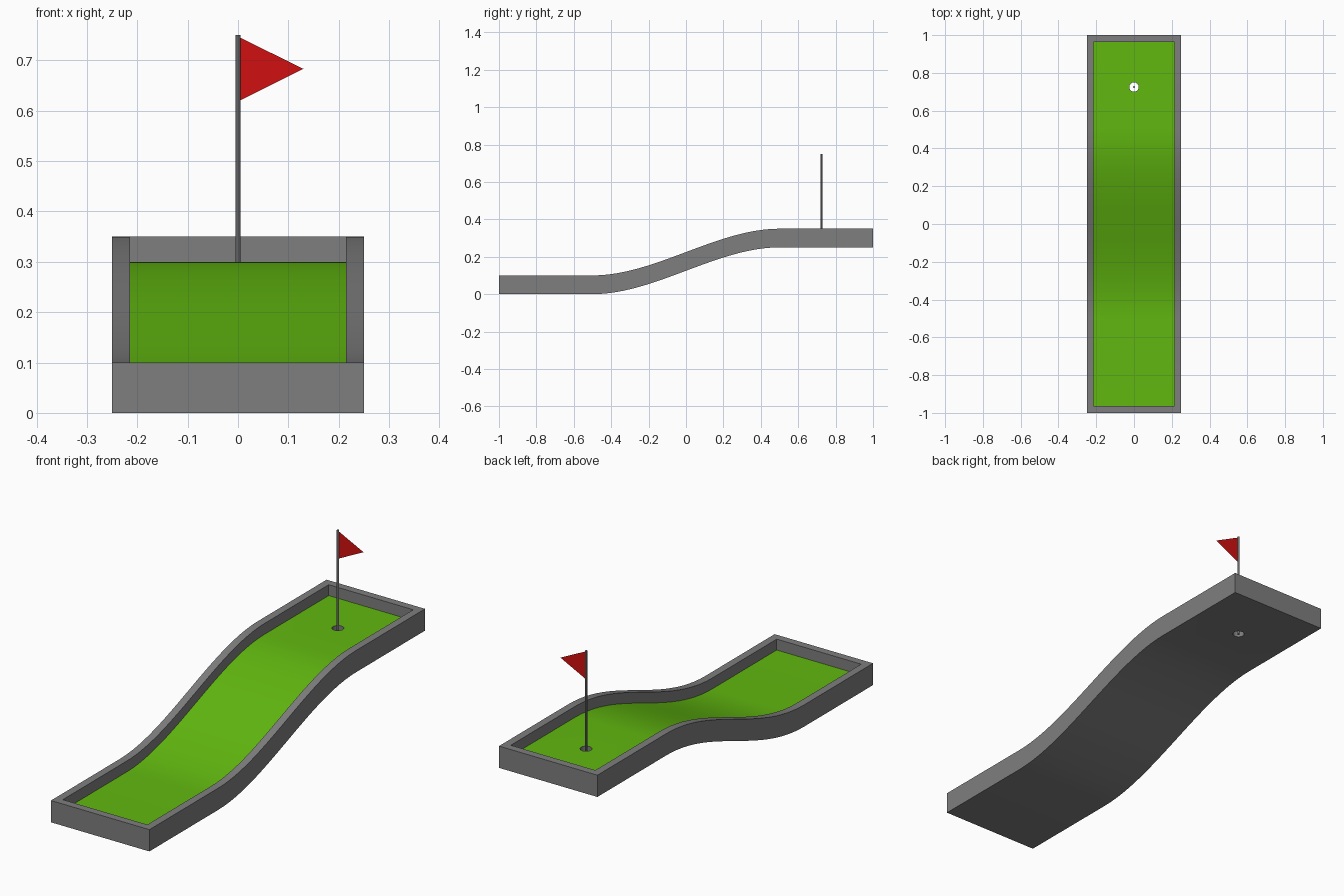
import bpy, bmesh
from mathutils import Matrix, Vector

cube = bpy.data.objects.get("Cube")
if cube:
    bpy.data.objects.remove(cube, do_unlink=True)

HOLE_Y, RISE, STEPS = 0.725, 0.25, 24


def material(name, rgb):
    m = bpy.data.materials.new(name)
    m.use_nodes = True
    m.diffuse_color = (*rgb, 1)
    bsdf = next(n for n in m.node_tree.nodes if n.type == 'BSDF_PRINCIPLED')
    bsdf.inputs["Base Color"].default_value = (*rgb, 1)
    return m


grey = material("stone_grey", (0.21, 0.21, 0.21))
green = material("turf_green", (0.12, 0.48, 0.005))
red = material("flag_red", (0.64, 0.005, 0.005))


def make_object(name, bm, *mats):
    mesh = bpy.data.meshes.new(name)
    bm.to_mesh(mesh)
    bm.free()
    for m in mats:
        mesh.materials.append(m)
    ob = bpy.data.objects.new(name, mesh)
    bpy.context.collection.objects.link(ob)
    return ob


def cylinder(name, radius, bottom, top, sides, mat):
    bm = bmesh.new()
    bmesh.ops.create_cone(bm, cap_ends=True, segments=sides, radius1=radius,
                          radius2=radius, depth=top - bottom,
                          matrix=Matrix.Translation((0, HOLE_Y, (top + bottom) / 2)))
    return make_object(name, bm, mat)


def activate(ob):
    bpy.ops.object.select_all(action='DESELECT')
    ob.select_set(True)
    bpy.context.view_layer.objects.active = ob


def slope(y):
    t = min(max(y + 0.5, 0), 1)
    return RISE * t * t * (3 - 2 * t)


# Course: a box with a sunken turf floor, sliced and bent into a ramp
bm = bmesh.new()
bmesh.ops.create_cube(bm, size=1, matrix=Matrix.Translation((0, 0, 0.05))
                      @ Matrix.Diagonal((0.5, 2, 0.1, 1)))
floor = max(bm.faces, key=lambda f: f.calc_center_median().z)
bmesh.ops.inset_individual(bm, faces=[floor], thickness=0.05)
bmesh.ops.inset_individual(bm, faces=[floor], thickness=0, depth=-0.05)
floor.material_index = 1
for i in range(STEPS + 1):
    bmesh.ops.bisect_plane(bm, geom=bm.verts[:] + bm.edges[:] + bm.faces[:],
                           plane_co=Vector((0, i / STEPS - 0.5, 0)),
                           plane_no=Vector((0, 1, 0)))
for v in bm.verts:
    v.co.z += slope(v.co.y)
bmesh.ops.recalc_face_normals(bm, faces=bm.faces[:])
course = make_object("course", bm, grey, green)

# Hole cut right through the floor
cutter = cylinder("hole_cutter", 0.025, 0.2, 0.34, 24, grey)
cutter.hide_render = True
cut = course.modifiers.new("hole", 'BOOLEAN')
cut.operation, cut.solver, cut.object = 'DIFFERENCE', 'EXACT', cutter
activate(course)
bpy.ops.object.modifier_apply(modifier=cut.name)
bpy.data.objects.remove(cutter, do_unlink=True)

# Flag pole
pole = cylinder("flag_pole", 0.005, RISE, 0.75, 12, grey)

for ob in (course, pole):
    activate(ob)
    bpy.ops.object.shade_smooth_by_angle()

# Triangular flag
bm = bmesh.new()
bm.faces.new([bm.verts.new((x, HOLE_Y, z))
              for x, z in ((0.004, 0.62), (0.13, 0.683), (0.004, 0.745))])
make_object("flag", bm, red)
